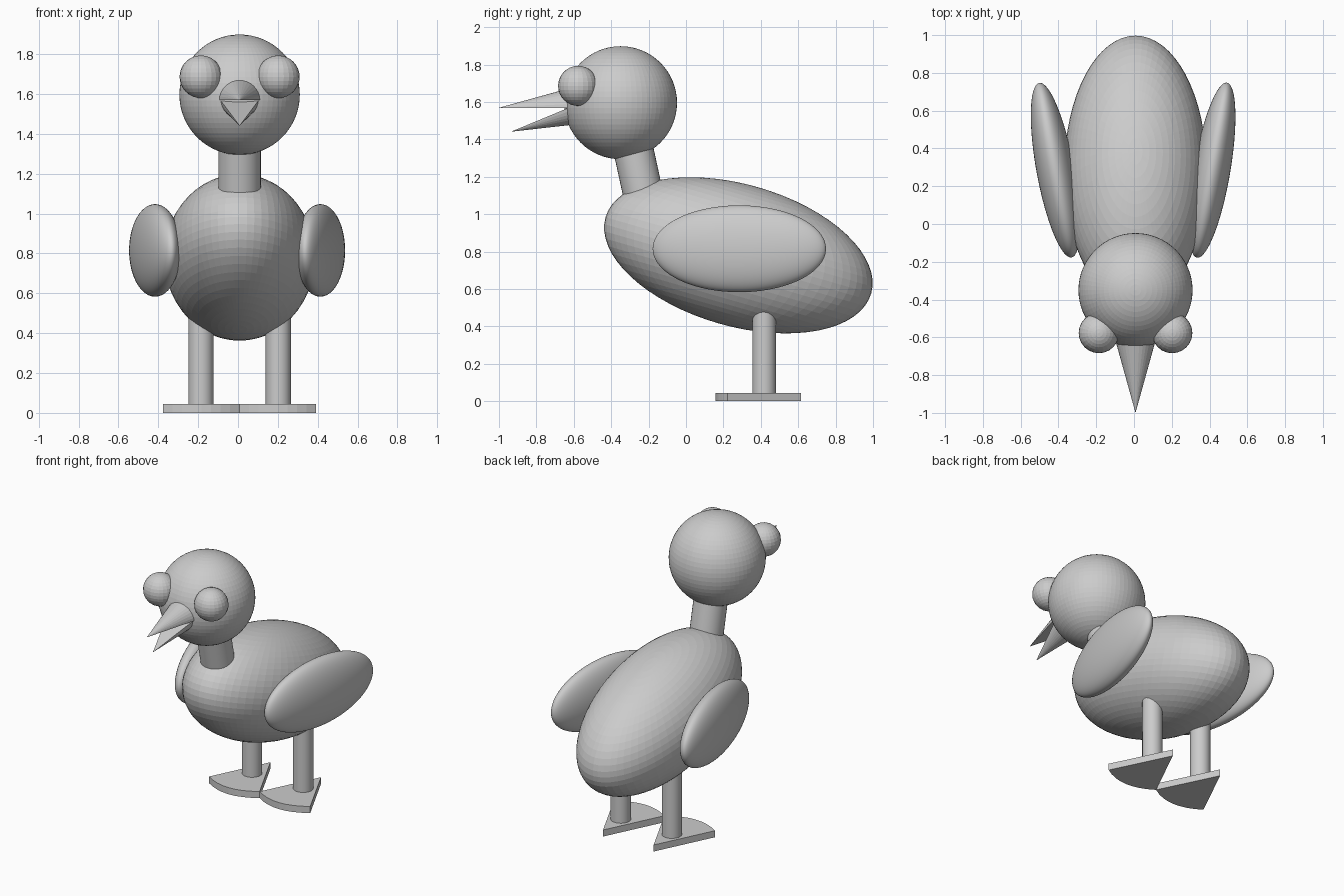
import bpy, bmesh
from math import radians, sin, cos, pi, atan2
from mathutils import Vector, Matrix

if "Cube" in bpy.data.objects:
    bpy.data.objects.remove(bpy.data.objects["Cube"])

CX = 0.008  # centre line of everything but the wings


def ellipsoid(name, loc, size, rot=(0, 0, 0), seg=64, rings=32, smooth=False):
    bpy.ops.mesh.primitive_uv_sphere_add(segments=seg, ring_count=rings, radius=1,
                                         location=loc, rotation=rot)
    ob = bpy.context.object
    ob.name = name
    ob.scale = size
    if smooth:
        bpy.ops.object.shade_smooth()
    return ob


def rod(name, a, b, r):
    a, b = Vector(a), Vector(b)
    d = b - a
    bpy.ops.mesh.primitive_cylinder_add(vertices=32, radius=r, depth=d.length, location=(a + b) / 2)
    ob = bpy.context.object
    ob.name = name
    ob.rotation_euler = d.to_track_quat('Z', 'Y').to_euler()
    bpy.ops.object.shade_smooth_by_angle(angle=radians(30))
    return ob


def mesh_object(name, bm):
    bmesh.ops.recalc_face_normals(bm, faces=bm.faces)
    me = bpy.data.meshes.new(name)
    bm.to_mesh(me)
    bm.free()
    ob = bpy.data.objects.new(name, me)
    bpy.context.collection.objects.link(ob)
    return ob


def half_cone(name, tip, length, radius, pitch, side):
    """Half cone with its tip at `tip`, flat side level, bulging up (1) or down (-1)."""
    bm = bmesh.new()
    apex = bm.verts.new((0, 0, 0))
    n = 16
    arc = [bm.verts.new((radius * cos(pi * i / n), length, side * radius * sin(pi * i / n)))
           for i in range(n + 1)]
    for p, q in zip(arc, arc[1:]):
        bm.faces.new((apex, p, q))
    bm.faces.new((apex, arc[-1], arc[0]))
    bm.faces.new(arc)
    bm.transform(Matrix.Translation(tip) @ Matrix.Rotation(pitch, 4, 'X'))
    return mesh_object(name, bm)


def foot(name, x):
    """Fan-shaped slab: point at the heel, curved toe edge."""
    bm = bmesh.new()
    n = 8
    pts = [(x, 0.614)]
    for i in range(n + 1):
        s = 2 * i / n - 1
        pts.append((x + 0.192 * s, 0.158 + 0.065 * s * s))
    face = bm.faces.new([bm.verts.new((px, py, 0)) for px, py in pts])
    ext = bmesh.ops.extrude_face_region(bm, geom=[face])
    bmesh.ops.translate(bm, vec=(0, 0, 0.045),
                        verts=[v for v in ext['geom'] if isinstance(v, bmesh.types.BMVert)])
    return mesh_object(name, bm)


# body, neck and head
ellipsoid("body", (CX, 0.28, 0.78), (0.378, 0.739, 0.379), (radians(-16), 0, 0))
rod("neck", (CX, -0.206, 1.0), (CX, -0.315, 1.5), 0.107)
ellipsoid("head", (CX, -0.35, 1.596), (0.302,) * 3)

# beak halves, open
half_cone("upper_beak", (CX, -1.0, 1.569), 0.40, 0.111, 0, 1)
half_cone("lower_beak", (CX, -0.936, 1.441), 0.36, 0.104, radians(22.5), -1)

# wings, spreading slightly towards the tail
ellipsoid("left_wing", (-0.416, 0.285, 0.815), (0.1, 0.47, 0.232), (0, 0, radians(10.5)), 64, 48, True)
ellipsoid("right_wing", (0.413, 0.285, 0.815), (0.097, 0.47, 0.232), (0, 0, radians(-9.7)), 64, 48, True)

# eyes, legs and feet in pairs
for side, s in (("left", -1), ("right", 1)):
    ellipsoid(side + "_eye", (CX + s * 0.194, -0.577, 1.686), (0.107,) * 3, seg=24, rings=16)
    x = CX + s * 0.194
    rod(side + "_leg", (x, 0.418, 0.03), (x, 0.418, 0.6), 0.063)
    foot(side + "_foot", CX + s * 0.192)
